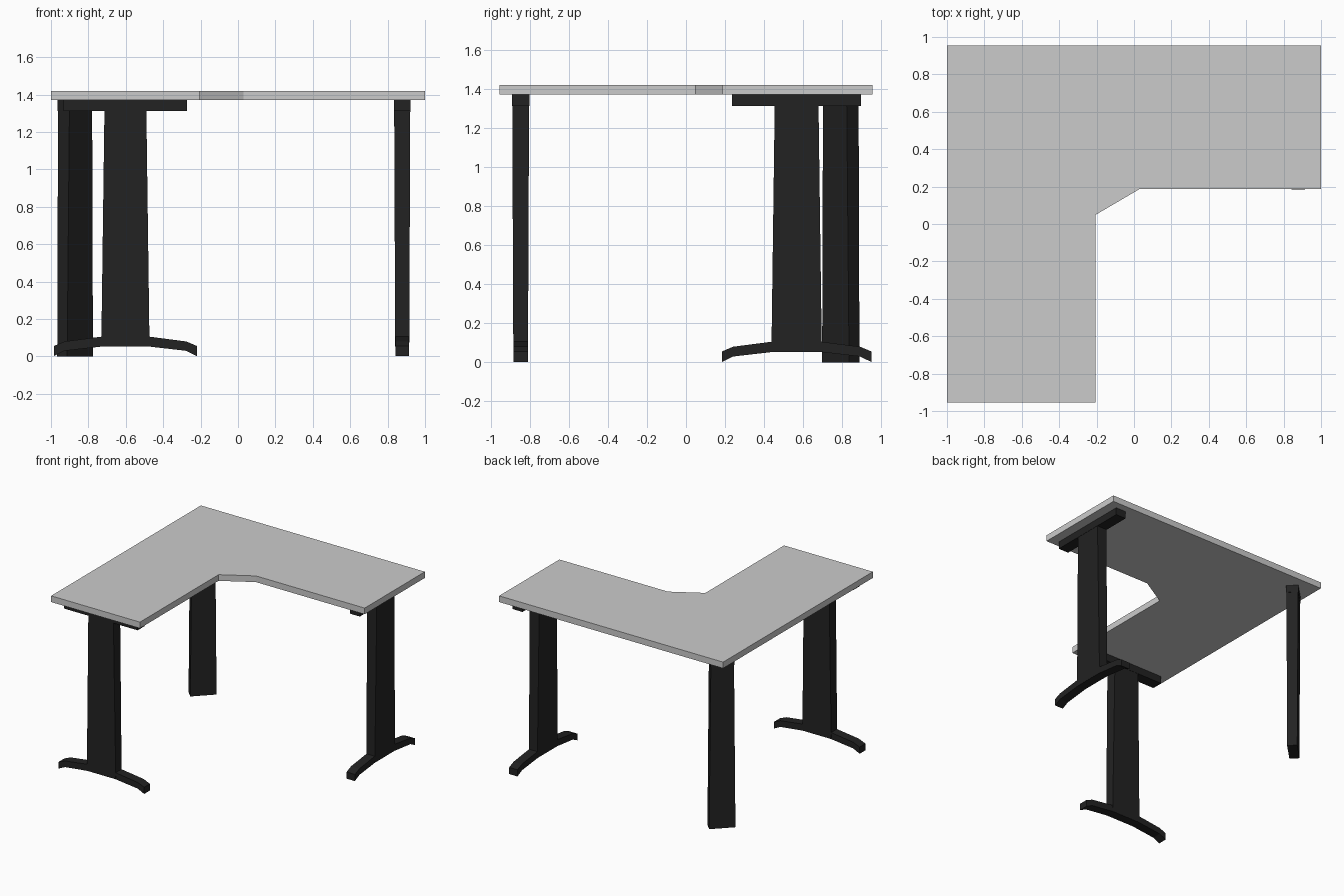
import bpy, bmesh
from math import radians
from mathutils import Matrix, Vector

if "Cube" in bpy.data.objects:
    bpy.data.objects.remove(bpy.data.objects["Cube"])

black = bpy.data.materials.new("black_metal")
black.diffuse_color = (0.016, 0.016, 0.016, 1)
black.use_nodes = True
black.node_tree.nodes["Principled BSDF"].inputs["Base Color"].default_value = black.diffuse_color


def finish(name, bm, matrix=Matrix(), mat=None):
    bmesh.ops.recalc_face_normals(bm, faces=bm.faces)
    me = bpy.data.meshes.new(name)
    bm.to_mesh(me)
    bm.free()
    ob = bpy.data.objects.new(name, me)
    bpy.context.collection.objects.link(ob)
    ob.matrix_world = matrix
    if mat:
        me.materials.append(mat)
    return ob


def extruded(name, points, vec, matrix=Matrix(), mat=None):
    bm = bmesh.new()
    face = bm.faces.new([bm.verts.new(p) for p in points])
    r = bmesh.ops.extrude_face_region(bm, geom=[face])
    verts = [g for g in r["geom"] if isinstance(g, bmesh.types.BMVert)]
    bmesh.ops.translate(bm, verts=verts, vec=Vector(vec))
    return finish(name, bm, matrix, mat)


def tapered(name, z0, size0, z1, size1, matrix):
    # box with different bottom and top footprints
    bm = bmesh.new()
    bmesh.ops.create_cube(bm, size=1)
    for v in bm.verts:
        z, s = (z1, size1) if v.co.z > 0 else (z0, size0)
        v.co = (v.co.x * s[0], v.co.y * s[1], z)
    return finish(name, bm, matrix, black)


# L-shaped desktop with a chamfered inner corner
outline = [(-1, 0.955), (1, 0.955), (1, 0.187), (0.03, 0.187),
           (-0.207, 0.048), (-0.207, -0.955), (-1, -0.955)]
extruded("desktop", [(x, y, 1.37) for x, y in outline], (0, 0, 0.05))

# half profile of the arched foot (distance, z), mirrored to the other side
upper = [(0.125, 0.106), (0.325, 0.08), (0.382, 0.056)]
lower = [(0.382, 0.002), (0.325, 0.03), (0.125, 0.053)]
half = upper + lower
foot = half + [(-x, z) for x, z in reversed(half)]


def t_leg(prefix, x, y, angle):
    m = Matrix.Translation((x, y, 0)) @ Matrix.Rotation(radians(angle), 4, 'Z')
    extruded(prefix + "_foot", [(px, -0.037, z) for px, z in foot],
             (0, 0.074, 0), m, black)
    tapered(prefix + "_column", 0.054, (0.258, 0.075), 1.32, (0.224, 0.086), m)
    tapered(prefix + "_top_bar", 1.312, (0.66, 0.09), 1.37, (0.66, 0.09), m)


# T-shaped legs at the two free ends
t_leg("front_leg", -0.602, -0.846, 0)
t_leg("right_leg", 0.878, 0.566, 90)

# plain leg set diagonally in the back corner
corner = Matrix.Translation((-0.871, 0.792, 0)) @ Matrix.Rotation(radians(45), 4, 'Z')
tapered("corner_leg_column", 0.0, (0.195, 0.075), 1.32, (0.172, 0.086), corner)
tapered("corner_leg_top_bracket", 1.312, (0.175, 0.09), 1.37, (0.175, 0.09), corner)
